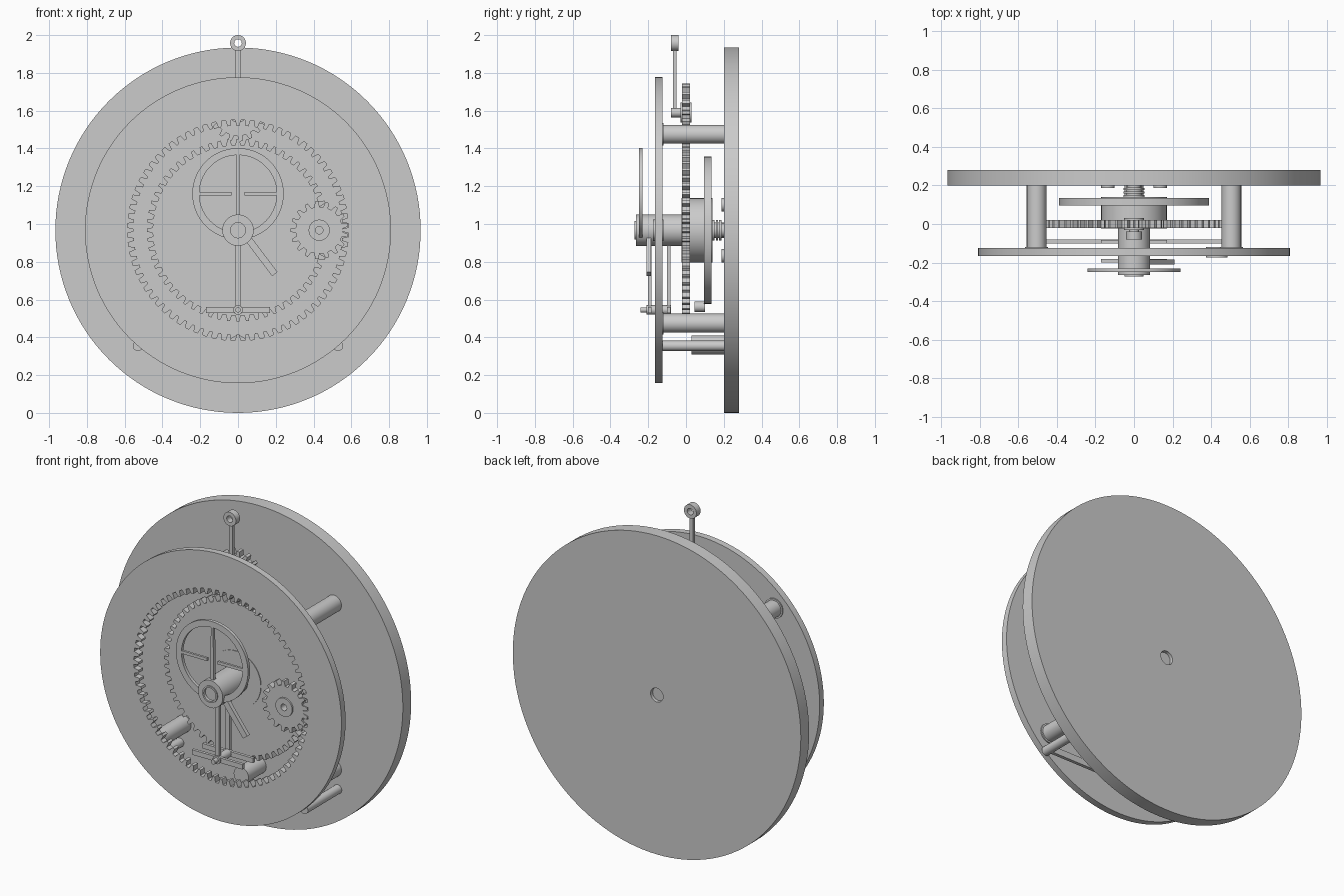
import bpy
from math import sin, cos, pi, radians

if "Cube" in bpy.data.objects:
    bpy.data.objects.remove(bpy.data.objects["Cube"])

CZ = 0.967  # height of the main axis


def circle(r, x=0.0, z=CZ, n=64):
    return [(x + r * cos(2 * pi * i / n), z + r * sin(2 * pi * i / n)) for i in range(n)]


def teeth(n, root, tip, x=0.0, z=CZ, phase=0.0):
    # trapezoid tooth outline
    pts = []
    for i in range(n):
        for f, r in ((-0.3, root), (-0.15, tip), (0.15, tip), (0.3, root)):
            a = 2 * pi * (i + f + phase) / n
            pts.append((x + r * cos(a), z + r * sin(a)))
    return pts


def rect(x0, x1, z0, z1):
    return [(x0, z0), (x1, z0), (x1, z1), (x0, z1)]


def bar(p, q, w0, w1):
    # tapered strip between two points
    dx, dz = q[0] - p[0], q[1] - p[1]
    l = (dx * dx + dz * dz) ** 0.5
    nx, nz = -dz / l / 2, dx / l / 2
    return [(p[0] + nx * w0, p[1] + nz * w0), (p[0] - nx * w0, p[1] - nz * w0),
            (q[0] - nx * w1, q[1] - nz * w1), (q[0] + nx * w1, q[1] + nz * w1)]


def part(name, y0, y1, *loops):
    # filled xz outline (extra loops are holes) extruded from y0 to y1
    cu = bpy.data.curves.new(name, 'CURVE')
    cu.dimensions = '2D'
    cu.fill_mode = 'BOTH'
    cu.extrude = (y1 - y0) / 2
    for pts in loops:
        s = cu.splines.new('POLY')
        s.points.add(len(pts) - 1)
        for p, c in zip(s.points, pts):
            p.co = (c[0], c[1], 0, 1)
        s.use_cyclic_u = True
    ob = bpy.data.objects.new(name, cu)
    bpy.context.collection.objects.link(ob)
    ob.rotation_euler = (pi / 2, 0, 0)
    ob.location.y = (y0 + y1) / 2
    bpy.ops.object.select_all(action='DESELECT')
    ob.select_set(True)
    bpy.context.view_layer.objects.active = ob
    bpy.ops.object.convert(target='MESH')
    bpy.ops.object.shade_smooth_by_angle(angle=radians(20))
    return ob


# plates: solid back disc and front disc with an internally toothed opening
part("back_plate", 0.20, 0.28, circle(0.967, n=128), circle(0.042))
part("front_ring_gear", -0.165, -0.125, circle(0.81, n=128), teeth(72, 0.585, 0.553))

# four large spacers, two slim posts with a bridge, and one lower post
for x in (-0.505, 0.505):
    for z in (0.475, 1.475):
        part("spacer_pillar", -0.125, 0.20, circle(0.05, x, z, 32))
        part("pillar_collar", -0.125, -0.118, circle(0.06, x, z, 32))
    part("slim_post", -0.125, 0.20, circle(0.027, x * 1.05, 0.355, 24))
part("post_bridge", -0.10, -0.08, rect(-0.53, 0.53, 0.335, 0.375))
part("lower_post", 0.03, 0.20, circle(0.05, 0, 0.36, 32))

# main gear and its drum
part("main_gear", -0.02, 0.02, teeth(60, 0.452, 0.483))
part("main_drum", -0.024, 0.10, circle(0.17))

# planet pinion meshing with the front ring
PX = 0.43
part("planet_pinion", -0.165, -0.125, teeth(17, 0.124, 0.153, PX, phase=0.5), circle(0.02, PX, n=24))
part("planet_hub", -0.175, -0.12, circle(0.056, PX, n=40), circle(0.02, PX, n=24))

# top pinion with winding lever
TZ = 1.59
part("top_pinion", -0.02, 0.02, teeth(17, 0.124, 0.153, 0, TZ))
part("top_pinion_hub", -0.03, 0.03, circle(0.052, 0, TZ, 32))
part("top_pinion_shaft", -0.08, -0.03, circle(0.025, 0, TZ, 24))
part("lever_arm", -0.07, -0.05, rect(-0.012, 0.012, TZ, 1.925))
part("lever_eye", -0.08, -0.04, circle(0.042, 0, 1.958, 32), circle(0.02, 0, 1.958, 24))

# centre hub
part("centre_hub", -0.265, -0.02, circle(0.083), circle(0.05))
part("hub_core", -0.272, -0.02, circle(0.05), circle(0.04))
part("hub_pin", -0.255, -0.02, circle(0.04))

# offset ring with cross spokes
RZ = 1.16
part("offset_ring", -0.25, -0.23, circle(0.242, 0, RZ, 96), circle(0.205, 0, RZ, 96))
for s in (-1, 1):
    part("ring_spoke", -0.247, -0.233, rect(*sorted((s * 0.035, s * 0.21)), RZ - 0.009, RZ + 0.009))
part("ring_hand", -0.25, -0.23, bar((0, 1.03), (0, 1.375), 0.024, 0.014))

# diagonal pointer
part("pointer", -0.21, -0.185, bar((0.055, 0.92), (0.195, 0.735), 0.036, 0.036))

# double T-shaped fork below the hub
for y in (-0.20, -0.10):
    part("fork_arm", y, y + 0.018, rect(-0.013, 0.013, 0.545, 0.92))
    part("fork_crossbar", y, y + 0.018, rect(-0.17, 0.17, 0.53, 0.56))
part("fork_pin", -0.24, -0.08, circle(0.014, 0, 0.545, 20))
part("fork_boss", -0.208, -0.08, circle(0.025, 0, 0.545, 24))

# rear balance wheel with pin
part("balance_rim", 0.095, 0.135, circle(0.39, n=96), circle(0.335, n=96))
part("balance_arm", 0.10, 0.135, rect(-0.35, 0.35, CZ - 0.03, CZ + 0.03))
part("balance_pin", 0.045, 0.10, circle(0.028, 0, 0.562, 24))
part("balance_boss", 0.09, 0.14, circle(0.17))

# rear shaft with collars and four screw heads on the back plate
part("rear_shaft", 0.13, 0.262, circle(0.04, n=48))
for y in (0.14, 0.158, 0.176):
    part("shaft_collar", y, y + 0.011, circle(0.055, n=48))
for i in range(4):
    a = i * pi / 2
    part("plate_screw", 0.187, 0.20, circle(0.035, 0.135 * cos(a), CZ + 0.135 * sin(a), 24))
